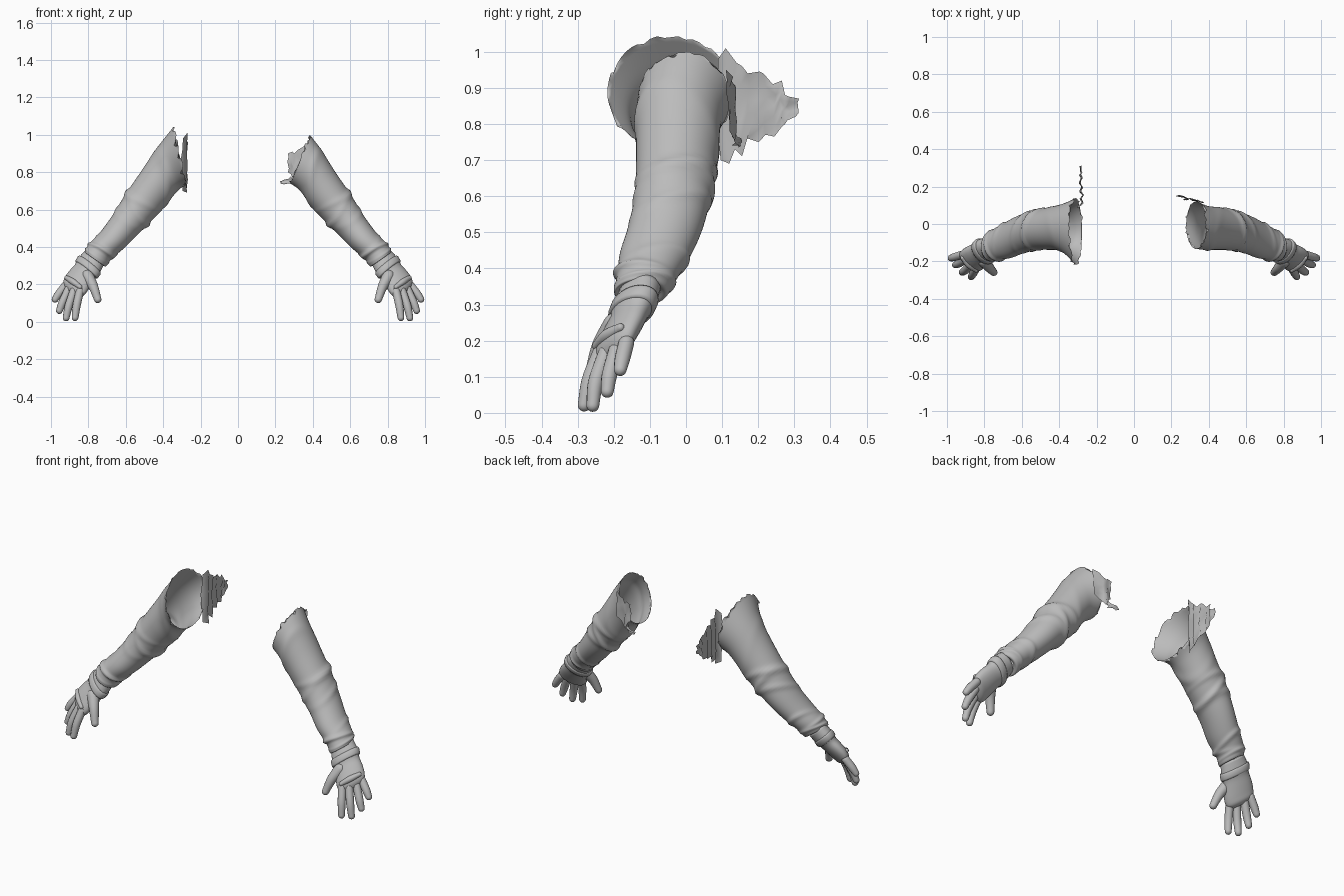
import bpy, bmesh, math, random
from mathutils import Vector

random.seed(4)
if bpy.data.objects.get("Cube"):
    bpy.data.objects.remove(bpy.data.objects["Cube"])

grey = bpy.data.materials.new("cloth_grey")
grey.use_nodes = True
grey.diffuse_color = (0.5, 0.5, 0.5, 1)
bsdf = grey.node_tree.nodes["Principled BSDF"]
bsdf.inputs["Base Color"].default_value = (0.5, 0.5, 0.5, 1)
bsdf.inputs["Roughness"].default_value = 0.8


def finish(bm, name, side, smooth=True):
    """Turn a bmesh into an object, placed on the given side of the body."""
    for v in bm.verts:
        v.co.x *= side
    bmesh.ops.recalc_face_normals(bm, faces=bm.faces)
    for f in bm.faces:
        f.smooth = smooth
    mesh = bpy.data.meshes.new(name)
    bm.to_mesh(mesh)
    bm.free()
    mesh.materials.append(grey)
    obj = bpy.data.objects.new(("left_" if side > 0 else "right_") + name, mesh)
    bpy.context.collection.objects.link(obj)


def spline(keys, steps):
    """Catmull-Rom resampling of equal-length tuples; yields (t, values)."""
    n = len(keys) - 1
    for k in range(n * steps + 1):
        i = min(k // steps, n - 1)
        u = k / steps - i
        a, b, c, d = (keys[max(0, min(n, i + j))] for j in (-1, 0, 1, 2))
        yield k / steps, [
            q + u / 2 * (r - p + u * (2 * p - 5 * q + 4 * r - s + u * (3 * (q - r) + s - p)))
            for p, q, r, s in zip(a, b, c, d)]


def loft(bm, rings, cap_start=False, cap_end=False):
    rows = [[bm.verts.new(p) for p in ring] for ring in rings]
    n = len(rows[0])
    for a, b in zip(rows, rows[1:]):
        for i in range(n):
            j = (i + 1) % n
            bm.faces.new((a[i], a[j], b[j], b[i]))
    if cap_start:
        bm.faces.new(rows[0])
    if cap_end:
        bm.faces.new(rows[-1])


def ellipse(c, u, v, n):
    return [c + u * math.cos(2 * math.pi * i / n) + v * math.sin(2 * math.pi * i / n)
            for i in range(n)]


def tube(bm, points, radii, n=14, flat=1.0):
    """Rounded tube along a smoothed path."""
    keys = [(*p, r) for p, r in zip(points, radii)]
    samples = [val for _, val in spline(keys, 5)]
    axis = (Vector(points[-1]) - Vector(points[0])).normalized()
    u = axis.cross(Vector((0.38, -0.75, 0.5))).normalized()
    v = axis.cross(u)
    # rounded ends come from extra shrinking rings
    first, last = samples[0], samples[-1]
    rings = []
    for sign, end in ((-1, first), (1, last)):
        caps = []
        for a in (0.35, 0.7, 1.0, 1.3, 1.5):
            caps.append(ellipse(Vector(end[:3]) + axis * sign * end[3] * math.sin(a),
                                u * end[3] * math.cos(a), v * end[3] * math.cos(a) * flat, n))
        body = [ellipse(Vector(s[:3]), u * s[3], v * s[3] * flat, n) for s in samples]
        rings += caps[::-1] + body if sign < 0 else caps
    loft(bm, rings, True, True)


# Sleeve sections: outer x, z; inner x, z; middle y; half depth
LOWER = [
    (.52, .805, .395, .61, -.025, .115),
    (.605, .68, .455, .545, -.035, .108),
    (.67, .575, .535, .465, -.055, .105),
    (.735, .485, .605, .395, -.085, .10),
    (.795, .42, .675, .335, -.108, .085),
    (.82, .375, .705, .295, -.125, .076),
    (.80, .365, .725, .31, -.128, .058),
]
SHOULDER = {
    1: [(.385, 1.0, .275, .74, -.005, .13), (.44, .93, .33, .70, -.02, .12)],
    -1: [(.345, 1.045, .275, .73, -.04, .18), (.435, .93, .32, .70, -.02, .13)],
}
# Cloth folds: place along the sleeve, tilt, phase, width, height
FOLDS = [(2.6, .35, 0.5, .13, .009), (3.1, .3, 2.6, .14, .011), (3.6, .35, 1.2, .14, .007),
         (1.5, .5, 4.0, .22, .006), (5.5, .3, 2.2, .13, .008), (6.0, .22, 5.0, .14, .011),
         (6.5, .15, 1.0, .13, .008)]


def sleeve(side):
    bm = bmesh.new()
    rings, n = [], 56
    for t, (ox, oz, ix, iz, y, b) in spline(SHOULDER[side] + LOWER, 10):
        c = Vector(((ox + ix) / 2, y, (oz + iz) / 2))
        u = Vector(((ox - ix) / 2, 0, (oz - iz) / 2))
        ring = []
        for i in range(n):
            a = 2 * math.pi * i / n
            h = sum(f[4] * math.exp(-((t - f[0] - f[1] * math.cos(a + f[2])) / f[3]) ** 2)
                    * (0.6 + 0.4 * math.cos(a - f[2])) for f in FOLDS)
            off = u * math.cos(a) + Vector((0, b * math.sin(a), 0))
            p = c + off + off.normalized() * (h - 0.002)
            if t == 0:      # torn edge
                p += Vector((.3, 0, -.2)) * random.uniform(-.02, .06)
            ring.append(p)
        rings.append(ring)
    loft(bm, rings)
    finish(bm, "sleeve", side)


def torn_flap(name, side, columns):
    """Crumpled scrap of cloth; each column is x, y, bottom z, top z."""
    bm = bmesh.new()
    rows = []
    for x, y, lo, hi in columns:
        rows.append([bm.verts.new((x + random.uniform(-.006, .006), y + random.uniform(-.006, .006),
                                   lo + (hi - lo) * k / 5)) for k in range(6)])
    for a, b in zip(rows, rows[1:]):
        for k in range(5):
            bm.faces.new((a[k], b[k], b[k + 1], a[k + 1]))
    finish(bm, name, side)


# Glove directions: across the hand, and out of its back
W = Vector((.65, .6, .45)).normalized()
N = Vector((.42, -.73, .54)).normalized()
PALM = [
    (.765, -.125, .345, .066, .052),
    (.80, -.145, .295, .078, .052),
    (.82, -.158, .265, .074, .045),
    (.845, -.175, .232, .080, .043),
    (.868, -.193, .198, .083, .040),
    (.884, -.202, .172, .074, .032),
    (.893, -.210, .155, .045, .015),
]
FINGERS = {
    "index_finger": [(.845, -.238, .165), (.862, -.268, .09), (.871, -.282, .022)],
    "middle_finger": [(.878, -.222, .165), (.905, -.25, .085), (.919, -.258, .021)],
    "ring_finger": [(.905, -.192, .175), (.938, -.212, .105), (.955, -.218, .06)],
    "little_finger": [(.922, -.165, .195), (.958, -.176, .15), (.978, -.182, .12)],
    "thumb": [(.805, -.195, .245), (.772, -.235, .185), (.75, -.258, .12)],
}


def glove(side):
    bm = bmesh.new()
    loft(bm, [ellipse(Vector(v[:3]), W * v[3], N * v[4], 28) for _, v in spline(PALM, 4)], True, True)
    finish(bm, "glove_palm", side)

    for name, path in FINGERS.items():
        bm = bmesh.new()
        thumb = name == "thumb"
        tube(bm, path, (.034, .026, .02) if thumb else (.022, .0215, .018))
        finish(bm, name, side)

    # wrist strap wraps the cuff of the glove
    bm = bmesh.new()
    a, b = Vector((.792, -.14, .307)), Vector((.812, -.153, .277))
    rings = [ellipse(a.lerp(b, t), W * (.078 + g), N * (.050 + g), 28)
             for t, g in ((0, -.004), (0, .004), (.2, .007), (.8, .006), (1, .003), (1, -.006))]
    loft(bm, rings)
    finish(bm, "wrist_strap", side)

    # padded ridge over the knuckles
    bm = bmesh.new()
    mid = Vector((.868, -.193, .195)) + N * .03
    tube(bm, [mid - W * .055, mid + N * .006, mid + W * .055], (.012, .017, .012))
    finish(bm, "knuckle_pad", side)


for side in (1, -1):
    sleeve(side)
    glove(side)

# Torn remains of cloth behind each shoulder
torn_flap("back_flap", -1, [
    (.30, .09, .70, .98), (.275, .115, .69, 1.01), (.285, .135, .73, .97), (.27, .15, .71, .96),
    (.285, .175, .76, .94), (.275, .20, .75, .945), (.29, .22, .77, .94), (.28, .245, .765, .91),
    (.288, .265, .79, .92), (.28, .27, .80, .88), (.285, .285, .81, .875), (.285, .308, .82, .87)])
torn_flap("back_flap", 1, [
    (.37, .115, .80, .95), (.34, .125, .78, .93), (.315, .13, .76, .92), (.30, .135, .75, .90),
    (.285, .13, .79, .91), (.268, .132, .80, .90)])
torn_flap("loose_scrap", 1, [
    (.29, .13, .74, .78), (.265, .145, .74, .765), (.245, .15, .735, .76), (.225, .148, .74, .752)])
